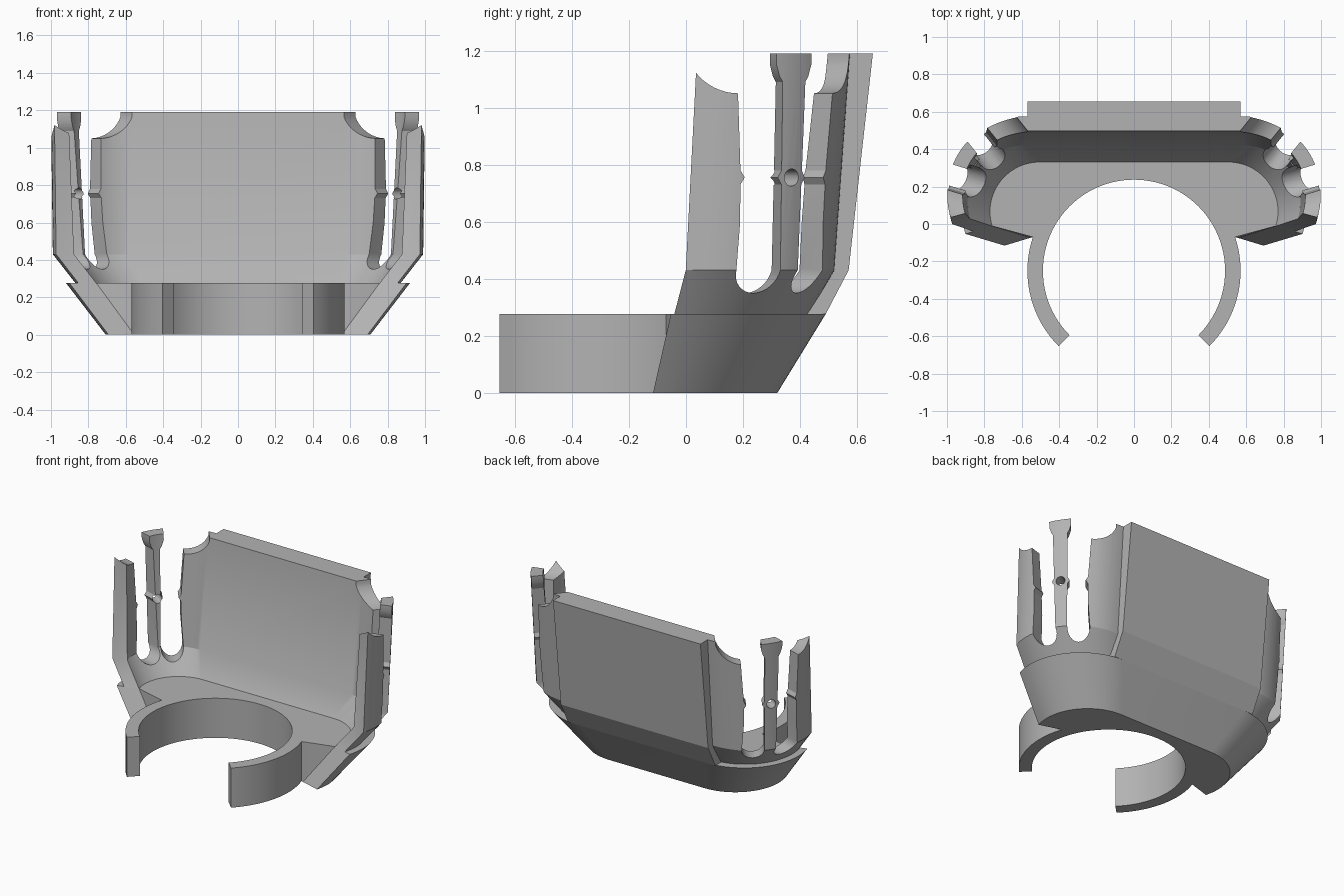
import bpy, bmesh, math
from mathutils import Vector

if "Cube" in bpy.data.objects:
    bpy.data.objects.remove(bpy.data.objects["Cube"])

grey = bpy.data.materials.new("light_grey")
grey.diffuse_color = (0.45, 0.45, 0.45, 1)
grey.use_nodes = True
grey.node_tree.nodes["Principled BSDF"].inputs["Base Color"].default_value = grey.diffuse_color
END = math.radians(-17)          # where the side walls stop at the front
FLOOR, BEND, TOP = 0.277, 0.43, 1.19


def make(name, bm):
    bmesh.ops.recalc_face_normals(bm, faces=bm.faces)
    me = bpy.data.meshes.new(name)
    bm.to_mesh(me)
    bm.free()
    me.materials.append(grey)
    ob = bpy.data.objects.new(name, me)
    bpy.context.scene.collection.objects.link(ob)
    return ob


def loft(name, loops):
    """Solid through closed loops that have the same point count."""
    bm = bmesh.new()
    rows = [[bm.verts.new(p) for p in lp] for lp in loops]
    n = len(rows[0])
    for a, b in zip(rows, rows[1:]):
        for i in range(n):
            j = (i + 1) % n
            bm.faces.new((a[i], a[j], b[j], b[i]))
    bm.faces.new(rows[0])
    bm.faces.new(rows[-1])
    return make(name, bm)


def smooth(ob):
    ob.data.shade_smooth()
    ob.data.set_sharp_from_angle(angle=math.radians(25))


def cut(ob, cutters):
    for c in cutters:
        c.hide_render = True
        m = ob.modifiers.new("cut", 'BOOLEAN')
        m.operation, m.solver, m.object = 'DIFFERENCE', 'EXACT', c
    bpy.context.view_layer.update()
    dg = bpy.context.evaluated_depsgraph_get()
    me = bpy.data.meshes.new_from_object(ob.evaluated_get(dg))
    ob.modifiers.clear()
    ob.data = me
    for c in cutters:
        bpy.data.objects.remove(c)


def corner(cx, cy, r, z, n=24):
    """Rounded outline from the right end, round the back, to the left end."""
    right = []
    for i in range(n + 1):
        a = END + (math.pi / 2 - END) * i / n
        right.append((cx + r * math.cos(a), cy + r * math.sin(a), z))
    return right + [(-x, y, z) for x, y, z in reversed(right)]


def disc(cx, cy, r, z, n=96):
    return [(cx + r * math.cos(2 * math.pi * i / n),
             cy + r * math.sin(2 * math.pi * i / n), z) for i in range(n)]


# Flared base with the solid floor
def base_loop(cx, cy, r, z, inner):
    (ix, iy), (rx, ry) = inner, (0.54, -0.07)
    return corner(cx, cy, r, z) + [(-ix, iy, z), (-rx, ry, z), (rx, ry, z), (ix, iy, z)]


base = loft("flared_base", [
    base_loop(0.37, -0.017, 0.337, 0, (0.555, -0.074)),
    base_loop(0.50, 0.07, 0.42, FLOOR, (0.758, -0.011))])
cut(base, [loft("ring_hole", [disc(0, -0.25, 0.53, -0.1), disc(0, -0.25, 0.53, 0.4)])])
smooth(base)

# Open clip ring
arc = [math.radians(-45 + 270 * i / 72) for i in range(73)]
ring_plan = [(r * math.cos(a), -0.25 + r * math.sin(a))
             for r, seq in ((0.57, arc), (0.487, arc[::-1])) for a in seq]
ring = loft("clip_ring", [[(x, y, z) for x, y in ring_plan] for z in (0, FLOOR)])
smooth(ring)


# Thin leaning wall around the floor
def wall_loop(cx, cy, r, t, z):
    return corner(cx, cy, r, z) + corner(cx, cy, r - t, z)[::-1]


wall = loft("tray_wall", [wall_loop(0.505, 0.066, 0.365, 0.10, FLOOR),
                          wall_loop(0.587, 0.117, 0.403, 0.10, BEND),
                          wall_loop(0.585, 0.16, 0.415, 0.078, TOP)])

# Slots with rounded bottoms, small ridges and top scoops
def radial(name, profile, angle, side, r0=0.12, r1=0.7):
    a = math.radians(angle)
    out, tan = Vector((math.cos(a), math.sin(a))), Vector((-math.sin(a), math.cos(a)))
    loops = []
    for r in (r0, r1):
        pts = [Vector((0.585, 0.14)) + out * r + tan * t for t, z in profile]
        loops.append([(side * p.x, p.y, z) for p, (t, z) in zip(pts, profile)])
    return loft(name, loops)


def slot_profile(w, flip):
    neck = w + 0.012
    pts = [(-neck * math.cos(math.pi * i / 16), BEND - 0.08 * math.sin(math.pi * i / 16))
           for i in range(17)]
    # scooped side
    pts += [(w, 0.6), (w, 0.73), (w - 0.015, 0.755), (w, 0.78)]
    for i in range(11):
        a = math.radians(-90 + 72 * i / 10)
        pts.append((0.08 + 0.165 * math.cos(a), 1.215 + 0.165 * math.sin(a)))
    pts += [(0.245, 1.3), (-w + 0.012, 1.3)]
    # finger side, with a wider head
    pts += [(-w + 0.012, 1.15), (-w, 1.11), (-neck, 1.09),
            (-neck, 0.78), (-neck + 0.015, 0.755), (-neck, 0.73)]
    return [(t * flip, z) for t, z in pts]


cutters = []
for side in (1, -1):
    cutters.append(radial("front_slot", slot_profile(0.07, -1), 17, side))
    cutters.append(radial("rear_slot", slot_profile(0.06, 1), 51, side))
    cutters.append(radial("pin_hole", [(x, z) for x, z, _ in disc(0, 0.755, 0.03, 0, 24)],
                          34.5, side))
cut(wall, cutters)
smooth(wall)

# Thick panel on the back
W = 0.57
profile = [(0.41, FLOOR), (0.49, FLOOR), (0.57, BEND), (0.655, TOP), (0.56, TOP), (0.50, BEND)]
loft("back_panel", [[(x, y, z) for y, z in profile] for x in (-W, W)])
